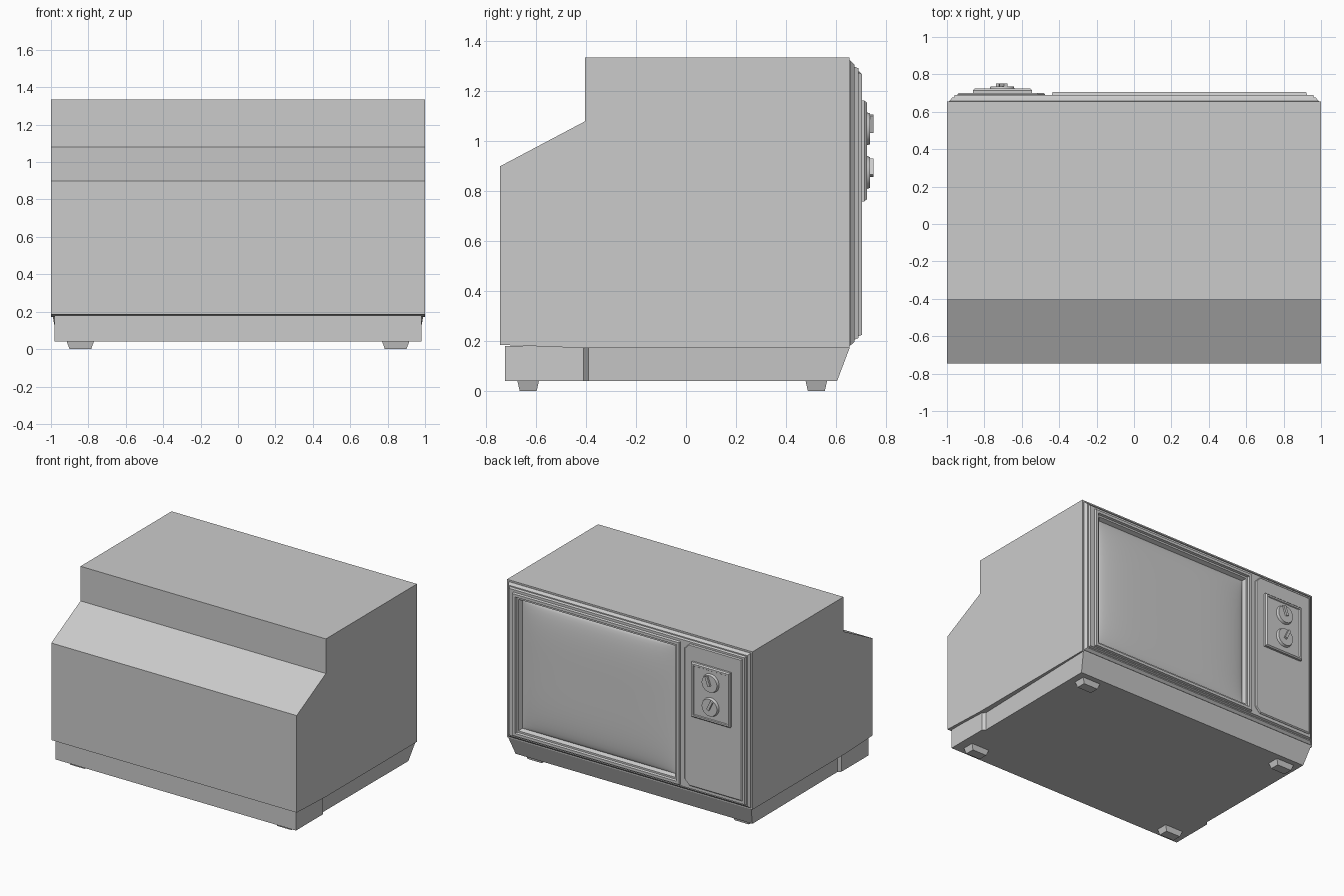
import bpy, bmesh, math
from mathutils import Matrix

if "Cube" in bpy.data.objects:
    bpy.data.objects.remove(bpy.data.objects["Cube"])


def finish(bm, name, smooth=False):
    bmesh.ops.recalc_face_normals(bm, faces=bm.faces)
    me = bpy.data.meshes.new(name)
    bm.to_mesh(me)
    bm.free()
    ob = bpy.data.objects.new(name, me)
    bpy.context.collection.objects.link(ob)
    if smooth:
        bpy.ops.object.select_all(action='DESELECT')
        ob.select_set(True)
        bpy.context.view_layer.objects.active = ob
        bpy.ops.object.shade_smooth_by_angle(angle=math.radians(35))
    return ob


def loft(name, rings):
    """Closed solid through matching point loops, capped at both ends."""
    bm = bmesh.new()
    loops = [[bm.verts.new(p) for p in r] for r in rings]
    for a, b in zip(loops, loops[1:]):
        n = len(a)
        for i in range(n):
            j = (i + 1) % n
            bm.faces.new((a[i], a[j], b[j], b[i]))
    bm.faces.new(loops[0])
    bm.faces.new(loops[-1])
    return finish(bm, name)


def rect(x0, x1, z0, z1, y):
    return [(x0, y, z0), (x1, y, z0), (x1, y, z1), (x0, y, z1)]


def framed(r, inset, y):
    x0, x1, z0, z1 = r
    return rect(x0 + inset, x1 - inset, z0 + inset, z1 - inset, y)


# cabinet: stepped side profile extruded across x
profile = [(-.745, .185), (-.745, .90), (-.405, 1.08), (-.405, 1.335),
           (.655, 1.335), (.655, .172), (-.405, .172)]
loft("cabinet", [[(x, y, z) for y, z in profile] for x in (-1, 1)])

# plinth: wider at the rear, raked front edge
def plinth_outline(front, z):
    half = [(.98, -.725), (.98, -.41), (.96, -.39), (.965, front)]
    return [(x, y, z) for x, y in half] + [(-x, y, z) for x, y in reversed(half)]

base = plinth_outline(.605, .04)
top = plinth_outline(.655, .18)
for i in (3, 4):
    top[i] = (math.copysign(.99, top[i][0]), .655, .172)
loft("plinth", [base, top])

# tapered feet
for sx in (-1, 1):
    for y in (-.632, .522):
        def foot(w, d, z):
            x = sx * .843
            return [(x - w, y - d, z), (x + w, y - d, z), (x + w, y + d, z), (x - w, y + d, z)]
        loft("foot", [foot(.058, .034, 0), foot(.074, .044, .045)])

# front bezel: stepped outer moulding, raised screen frame, recess
outer = (-1, 1, .17, 1.335)
screen = (-.385, .87, .275, 1.22)
loft("front_bezel", [
    framed(outer, .012, .64), framed(outer, .012, .658), framed(outer, .028, .675),
    framed(outer, .036, .675), framed(outer, .042, .69),
    framed(screen, -.055, .69), framed(screen, -.05, .705), framed(screen, -.03, .705),
    framed(screen, -.025, .69), framed(screen, -.012, .69), framed(screen, 0, .66)])

# bulged glass
bm = bmesh.new()
nx, nz = 28, 22
x0, x1, z0, z1 = screen
grid = []
for j in range(nz + 1):
    row = []
    for i in range(nx + 1):
        u = -math.cos(math.pi * i / nx)
        v = -math.cos(math.pi * j / nz)
        h = ((1 - u ** 4) * (1 - v ** 4)) ** .6 if abs(u) < 1 and abs(v) < 1 else 0
        row.append(bm.verts.new(((x0 + x1) / 2 + u * (x1 - x0) / 2, .662 + .03 * h,
                                 (z0 + z1) / 2 + v * (z1 - z0) / 2)))
    grid.append(row)
for j in range(nz):
    for i in range(nx):
        bm.faces.new((grid[j][i], grid[j + 1][i], grid[j + 1][i + 1], grid[j][i + 1]))
glass = finish(bm, "screen_glass", True)
if glass.data.polygons[nx * nz // 2].normal.y < 0:
    glass.data.flip_normals()

# control panel with chamfered corners next to the screen
def panel(d, y):
    pts = [(-.945 + d, .235 + d), (-.515, .235 + d), (-.475 - d, .275),
           (-.475 - d, 1.24), (-.515, 1.28 - d), (-.945 + d, 1.28 - d)]
    return [(x, y, z) for x, z in pts]

loft("control_panel", [panel(0, .68), panel(0, .693), panel(.007, .70)])

# dial plate with raised rim
plate = (-.86, -.545, .76, 1.163)
loft("dial_plate", [framed(plate, 0, .695), framed(plate, 0, .715), framed(plate, .008, .724),
                    framed(plate, .02, .724), framed(plate, .024, .718)])

# two dials with pointer grips
for z, turn in ((1.05, 20), (.875, -25)):
    bm = bmesh.new()
    bmesh.ops.create_cone(bm, cap_ends=True, segments=32, radius1=.07, radius2=.062, depth=.024,
                          matrix=Matrix.Translation((-.705, .724, z)) @ Matrix.Rotation(-math.pi / 2, 4, 'X'))
    finish(bm, "dial", True)
    bm = bmesh.new()
    bmesh.ops.create_cube(bm, size=1, matrix=Matrix.Translation((-.705, .74, z))
                          @ Matrix.Rotation(math.radians(turn), 4, 'Y')
                          @ Matrix.Translation((0, 0, .022)) @ Matrix.Diagonal((.02, .02, .072, 1)))
    finish(bm, "dial_grip")
